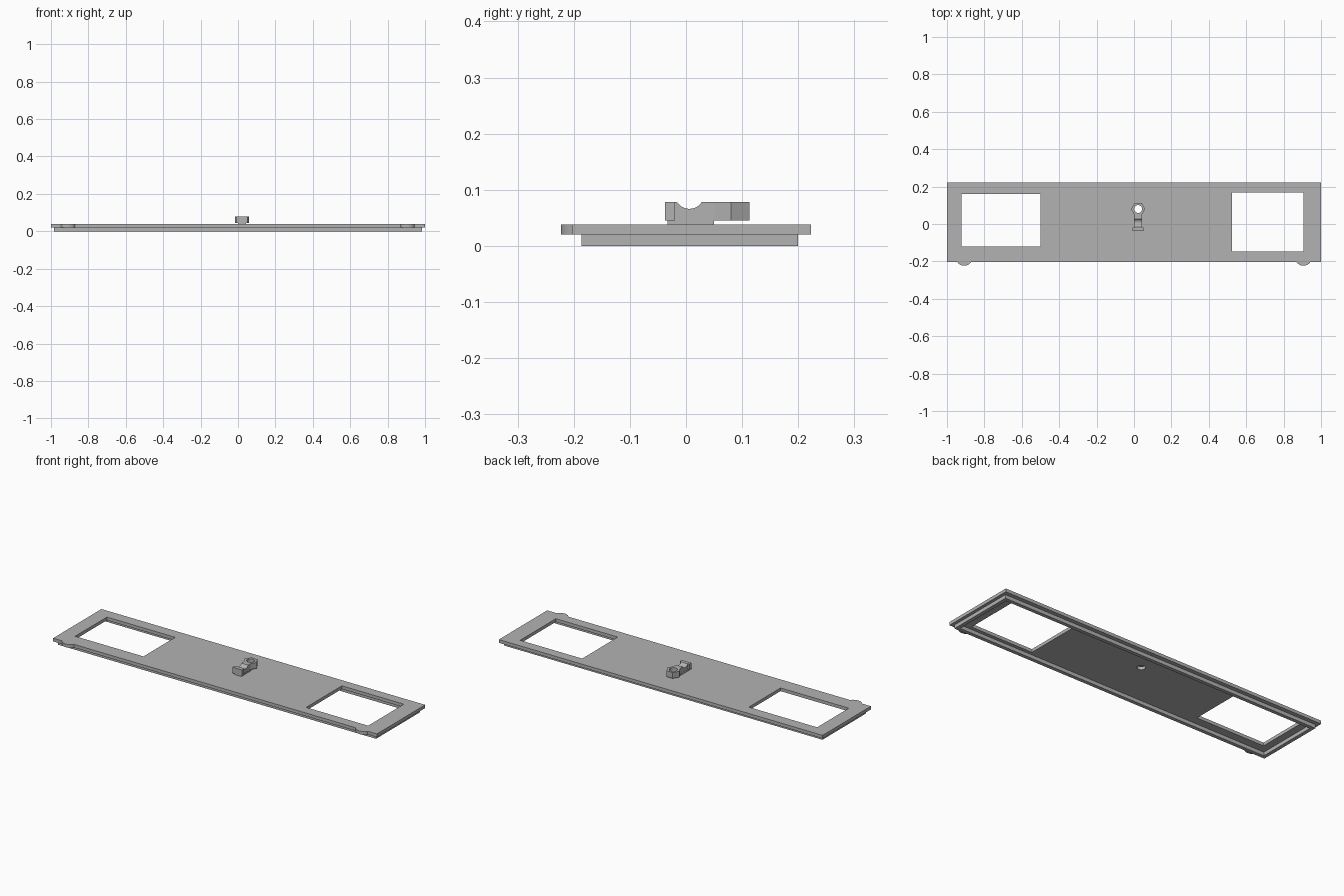
import bpy
from math import sin, cos, pi, radians

cube = bpy.data.objects.get("Cube")
if cube:
    bpy.data.objects.remove(cube, do_unlink=True)

grey = bpy.data.materials.new("plain grey")
grey.use_nodes = True
colour = (0.45, 0.45, 0.45, 1)
grey.diffuse_color = colour
grey.node_tree.nodes["Principled BSDF"].inputs["Base Color"].default_value = colour


def rect(x0, x1, y0, y1):
    return [(x0, y0), (x1, y0), (x1, y1), (x0, y1)]


def arc(cx, cy, r, start, end, n):
    """Points on an arc, both ends included."""
    angles = [radians(start + (end - start) * i / n) for i in range(n + 1)]
    return [(cx + r * cos(a), cy + r * sin(a)) for a in angles]


def slab(name, loops, low, high, sideways=False):
    """Extrude an outline with holes along z, or along x when sideways."""
    curve = bpy.data.curves.new(name, "CURVE")
    curve.dimensions = "2D"
    curve.fill_mode = "BOTH"
    curve.extrude = (high - low) / 2
    for points in loops:
        spline = curve.splines.new("POLY")
        spline.points.add(len(points) - 1)
        for p, (x, y) in zip(spline.points, points):
            p.co = (x, y, 0, 1)
        spline.use_cyclic_u = True
    obj = bpy.data.objects.new(name, curve)
    bpy.context.collection.objects.link(obj)
    mid = (low + high) / 2
    if sideways:
        obj.rotation_euler = (pi / 2, 0, pi / 2)
        obj.location.x = mid
    else:
        obj.location.z = mid
    curve.materials.append(grey)
    bpy.ops.object.select_all(action="DESELECT")
    obj.select_set(True)
    bpy.context.view_layer.objects.active = obj
    bpy.ops.object.convert(target="MESH")
    bpy.ops.object.shade_smooth_by_angle(angle=radians(25))
    return obj


# Cover plate with two windows, a screw hole and two rounded front lugs
KNOB_X, NUT_Y = 0.022, 0.08
FRONT, BACK = -0.203, 0.223
hole = arc(KNOB_X, NUT_Y, 0.021, 0, 345, 23)
outline = [(-1, FRONT)]
for x in (-0.908, 0.906):
    outline += arc(x, -0.178, 0.045, 214, 326, 12)
outline += [(1, FRONT), (1, BACK), (-1, BACK)]
slab("cover_plate", [outline, rect(-0.922, -0.5, -0.12, 0.16),
                     rect(0.524, 0.907, -0.147, 0.168), hole], 0.02, 0.038)

# Raised rim under the plate
slab("under_rim", [rect(-0.983, 0.983, -0.186, 0.2),
                   rect(-0.963, 0.963, -0.166, 0.18)], 0, 0.02)

# Latch: low pad, notched arm and hexagonal nut
slab("latch_pad", [rect(KNOB_X - 0.022, KNOB_X + 0.022, -0.033, 0.05)], 0.038, 0.046)
notch = arc(0.006, 0.092, 0.026, 212, 328, 12)
neck = [(-0.025, 0.045), (-0.025, 0.078)] + notch + [(0.024 + 0.012, 0.078), (0.056, 0.078), (0.056, 0.045)]
slab("latch_neck", [neck], KNOB_X - 0.021, KNOB_X + 0.021, sideways=True)
slab("latch_foot", [rect(KNOB_X - 0.03, KNOB_X + 0.03, -0.037, -0.02)], 0.045, 0.078)
slab("hex_nut", [arc(KNOB_X, NUT_Y, 0.038, 0, 300, 5), hole], 0.045, 0.078)
